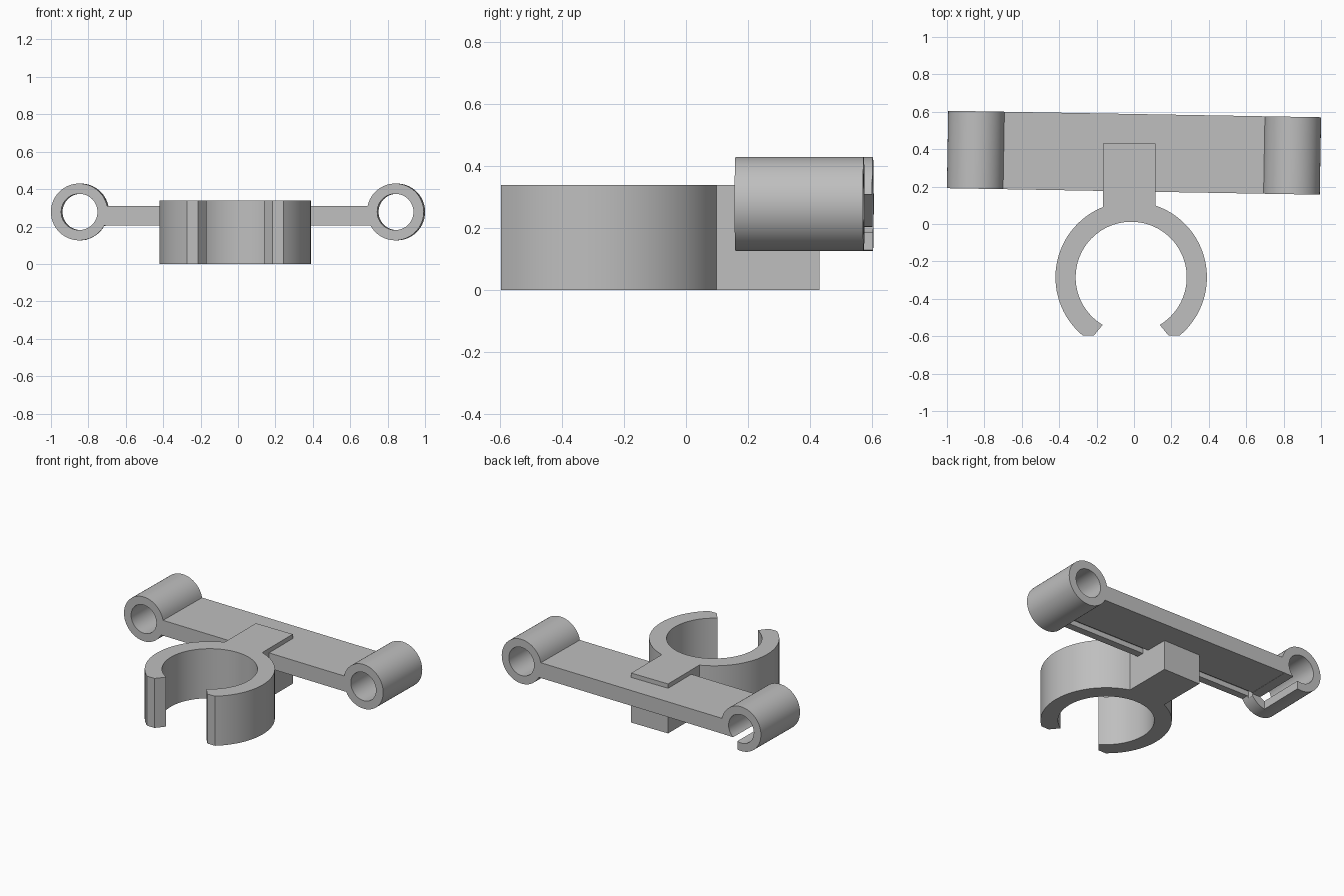
import bpy
import bmesh
from math import cos, sin, radians, degrees, acos, asin
from mathutils import Matrix

cube = bpy.data.objects.get("Cube")
if cube:
    bpy.data.objects.remove(cube, do_unlink=True)

GREY = (0.52, 0.52, 0.52, 1)
grey = bpy.data.materials.new("plain grey")
grey.use_nodes = True
grey.diffuse_color = GREY
grey.node_tree.nodes["Principled BSDF"].inputs["Base Color"].default_value = GREY


def arc(cx, cy, r, start, end, steps):
    """Points along an arc, angles in degrees."""
    angles = [radians(start + (end - start) * i / steps) for i in range(steps + 1)]
    return [(cx + r * cos(a), cy + r * sin(a)) for a in angles]


def prism(name, outline, depth, matrix=Matrix()):
    """Extrude a flat outline along its normal, then place it."""
    bm = bmesh.new()
    face = bm.faces.new([bm.verts.new((x, y, 0)) for x, y in outline])
    extruded = bmesh.ops.extrude_face_region(bm, geom=[face])
    moved = [v for v in extruded["geom"] if isinstance(v, bmesh.types.BMVert)]
    bmesh.ops.translate(bm, verts=moved, vec=(0, 0, depth))
    bmesh.ops.transform(bm, matrix=matrix, verts=bm.verts)
    bmesh.ops.recalc_face_normals(bm, faces=bm.faces)
    mesh = bpy.data.meshes.new(name)
    bm.to_mesh(mesh)
    bm.free()
    mesh.materials.append(grey)
    obj = bpy.data.objects.new(name, mesh)
    bpy.context.collection.objects.link(obj)
    return obj


def activate(obj):
    bpy.ops.object.select_all(action="DESELECT")
    obj.select_set(True)
    bpy.context.view_layer.objects.active = obj


def cut(obj, cutter):
    """Subtract the cutter from the object and discard it."""
    cutter.hide_render = True
    mod = obj.modifiers.new("cut", "BOOLEAN")
    mod.operation, mod.solver, mod.object = "DIFFERENCE", "EXACT", cutter
    activate(obj)
    bpy.ops.object.modifier_apply(modifier=mod.name)
    bpy.data.objects.remove(cutter, do_unlink=True)


def rect(x0, x1, y0, y1):
    return [(x0, y0), (x1, y0), (x1, y1), (x0, y1)]


# Open clamp ring with its stem, one outline
CX, CY, OUTER, INNER = -0.015, -0.285, 0.405, 0.297
STEM_L, STEM_R, STEM_BACK = -0.165, 0.115, 0.43
left_join = degrees(acos((STEM_L - CX) / OUTER))
right_join = degrees(acos((STEM_R - CX) / OUTER))
outline = [(CX - 0.2, -0.597)]
outline += arc(CX, CY, OUTER, 230.4, left_join, 30)
outline += [(STEM_L, STEM_BACK), (STEM_R, STEM_BACK)]
outline += arc(CX, CY, OUTER, right_join, -50.4, 30)
outline += [(CX + 0.2, -0.597)]
outline += arc(CX, CY, INNER, -59, 239, 64)
clamp = prism("clamp_ring_and_stem", outline, 0.34)

# Cross bar with a round boss at each end, one outline in x and z
TUBE_X, TUBE_Z, TUBE_R, HOLE_R = 0.845, 0.278, 0.152, 0.097
BAR_LOW, BAR_HIGH, HALF = 0.205, 0.31, 0.207
low = degrees(asin((BAR_LOW - TUBE_Z) / TUBE_R))
high = degrees(asin((BAR_HIGH - TUBE_Z) / TUBE_R))
upright = Matrix.Rotation(radians(90), 4, "X")
outline = arc(-TUBE_X, TUBE_Z, TUBE_R, high, 360 + low, 48)
outline += arc(TUBE_X, TUBE_Z, TUBE_R, -180 - low, 180 - high, 48)
bar = prism("cross_bar", outline, 2 * HALF, Matrix.Translation((0, HALF, 0)) @ upright)

# Bores through the bosses
for side in (-1, 1):
    circle = arc(side * TUBE_X, TUBE_Z, HOLE_R, 0, 352.5, 47)
    cut(bar, prism("bore_cutter", circle, 1, Matrix.Translation((0, 0.5, 0)) @ upright))

# Slot along the underside of the right boss, leaving a closed ring in front
slot = rect(-TUBE_X + 0.03, -TUBE_X + 0.2, -HALF + 0.09, 0.5)
cut(bar, prism("slot_cutter", slot, BAR_LOW - 0.001, Matrix.Translation((0, 0, 0.0))))

# Shallow groove under the bar near its front edge
groove = rect(-0.72, 0.71, -HALF + 0.05, -HALF + 0.1)
cut(bar, prism("groove_cutter", groove, BAR_LOW + 0.035))

bar.location = (0, 0.381, 0)
bar.rotation_euler.z = radians(-1)

for obj in (clamp, bar):
    activate(obj)
    bpy.ops.object.shade_smooth_by_angle(angle=radians(30))
